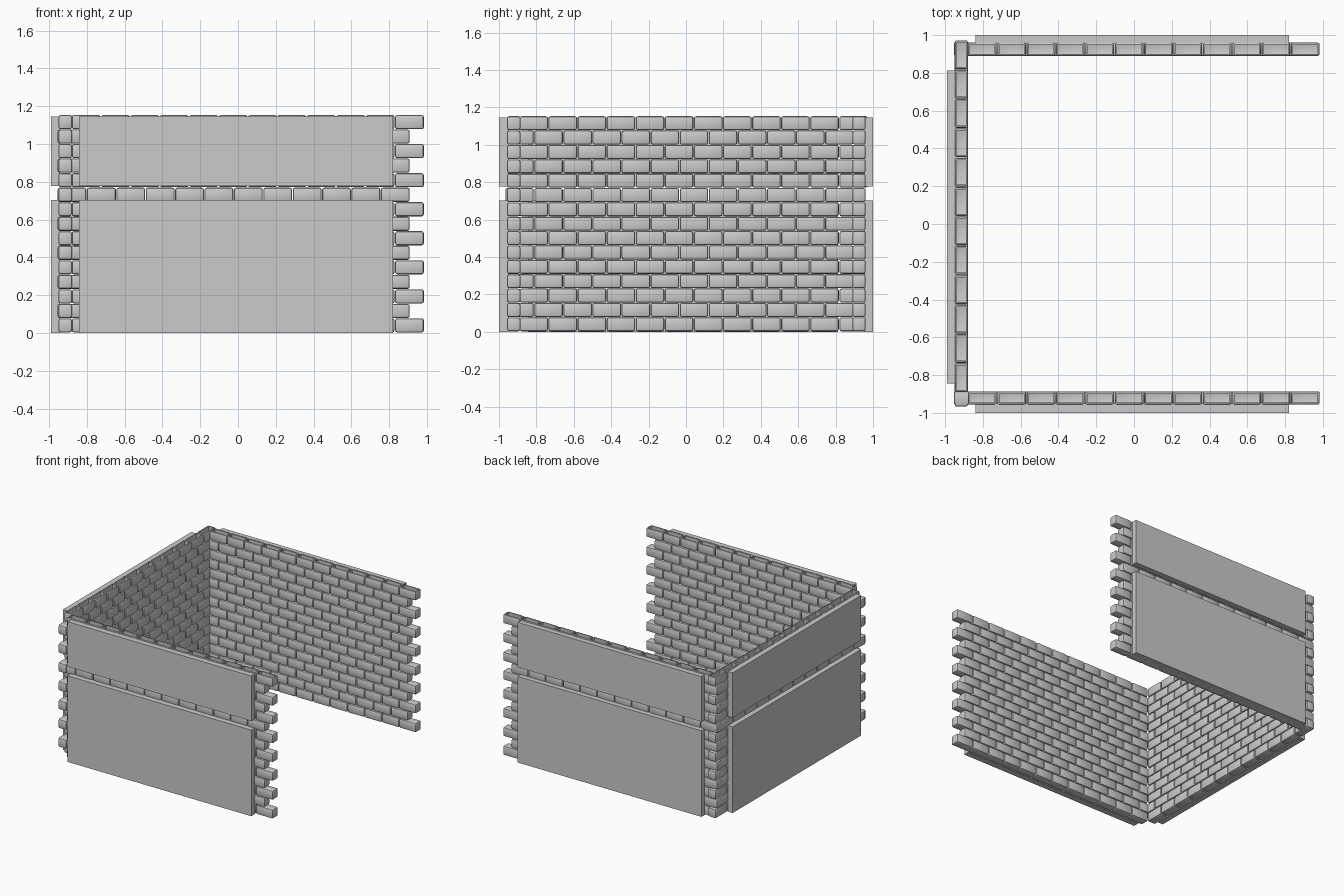
import bpy, bmesh
from mathutils import Vector

if "Cube" in bpy.data.objects:
    bpy.data.objects.remove(bpy.data.objects["Cube"])

PITCH, COURSE, ROWS, COUNT = 0.1555, 0.0768, 15, 12
BRICK_L, BRICK_H, DEPTH = 0.152, 0.0745, 0.071


def finish(name, bm, smooth=False):
    mesh = bpy.data.meshes.new(name)
    bm.to_mesh(mesh)
    bm.free()
    obj = bpy.data.objects.new(name, mesh)
    bpy.context.collection.objects.link(obj)
    if smooth:
        bpy.ops.object.select_all(action='DESELECT')
        obj.select_set(True)
        bpy.context.view_layer.objects.active = obj
        bpy.ops.object.shade_smooth_by_angle(angle=0.7)
    return obj


# One rounded brick, optionally hollow on top
def brick_mesh(name, size, open_top=False):
    bm = bmesh.new()
    bmesh.ops.create_cube(bm, size=1)
    bmesh.ops.scale(bm, vec=size, verts=bm.verts)
    bmesh.ops.bevel(bm, geom=bm.edges[:], offset=0.011, segments=2,
                    profile=0.5, affect='EDGES')
    if open_top:
        top = max(bm.faces, key=lambda f: f.calc_center_median().z)
        bmesh.ops.delete(bm, geom=[top], context='FACES_ONLY')
    mesh = bpy.data.meshes.new(name)
    bm.to_mesh(mesh)
    bm.free()
    return mesh


# A running-bond wall: alternate courses begin at two different ends
def brick_wall(name, along_x, offset, start_even, start_odd):
    size = (BRICK_L, DEPTH, BRICK_H) if along_x else (DEPTH, BRICK_L, BRICK_H)
    closed = brick_mesh("brick", size)
    hollow = brick_mesh("top_brick", size, True)
    bm = bmesh.new()
    for row in range(ROWS):
        start = start_even if row % 2 == 0 else start_odd
        z = 0.003 + BRICK_H / 2 + row * COURSE
        for i in range(COUNT):
            p = start + (i + 0.5) * PITCH
            move = Vector((p, offset, z) if along_x else (offset, p, z))
            first = len(bm.verts)
            bm.from_mesh(hollow if row == ROWS - 1 else closed)
            bm.verts.ensure_lookup_table()
            bmesh.ops.translate(bm, vec=move, verts=bm.verts[first:])
    bpy.data.meshes.remove(closed)
    bpy.data.meshes.remove(hollow)
    finish(name, bm, True)


def panel(name, lo, hi):
    lo, hi = Vector(lo), Vector(hi)
    bm = bmesh.new()
    bmesh.ops.create_cube(bm, size=1)
    bmesh.ops.scale(bm, vec=hi - lo, verts=bm.verts)
    bmesh.ops.translate(bm, vec=(lo + hi) / 2, verts=bm.verts)
    finish(name, bm)


# Brick walls, open on the right side
brick_wall("front_brick_wall", True, -0.921, -0.881, -0.956)
brick_wall("back_brick_wall", True, 0.925, -0.881, -0.956)
brick_wall("left_brick_wall", False, -0.914, -0.892, -0.968)

# Smooth cladding panels outside each wall, with one exposed course between
for level, z0, z1 in (("lower", 0.0, 0.703), ("upper", 0.777, 1.145)):
    panel(f"front_{level}_panel", (-0.84, -1.0, z0), (0.82, -0.95, z1))
    panel(f"back_{level}_panel", (-0.84, 0.954, z0), (0.82, 1.0, z1))
    panel(f"left_{level}_panel", (-0.99, -0.845, z0), (-0.943, 0.812, z1))
